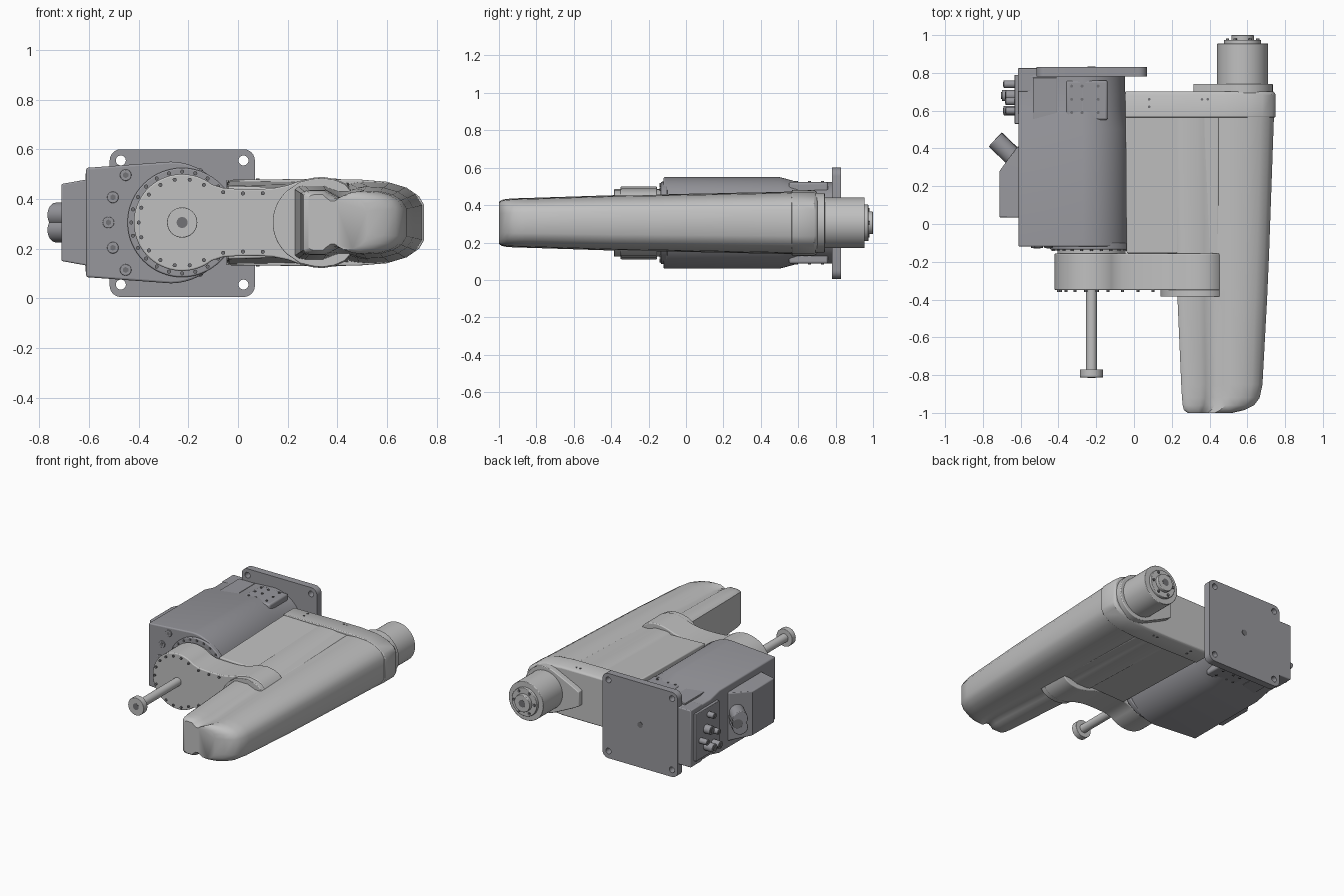
import bpy, bmesh, math
from mathutils import Vector

cube = bpy.data.objects.get("Cube")
if cube:
    bpy.data.objects.remove(cube, do_unlink=True)

ZC = 0.305          # height of the symmetry plane
parts = []


def material(name, rgb):
    m = bpy.data.materials.new(name)
    m.use_nodes = True
    m.diffuse_color = (*rgb, 1)
    m.node_tree.nodes["Principled BSDF"].inputs["Base Color"].default_value = (*rgb, 1)
    return m


LIGHT = material("light grey", (0.53, 0.53, 0.53))
BASE = material("base grey", (0.31, 0.31, 0.335))
DARK = material("dark grey", (0.17, 0.17, 0.18))


def finish(name, bm, mat, bevel=0.0):
    bmesh.ops.recalc_face_normals(bm, faces=bm.faces)
    mesh = bpy.data.meshes.new(name)
    bm.to_mesh(mesh)
    bm.free()
    ob = bpy.data.objects.new(name, mesh)
    bpy.context.collection.objects.link(ob)
    mesh.materials.append(mat)
    if bevel:
        b = ob.modifiers.new("edge", "BEVEL")
        b.width, b.segments, b.limit_method = bevel, 3, "ANGLE"
        b.angle_limit = math.radians(40)
    parts.append(ob)
    return ob


def loft(name, stations, mat, bevel=0.0):
    """Skin mirrored half profiles [(x, half height)] placed along y."""
    bm = bmesh.new()
    rings = []
    for y, half in stations:
        ring = [(x, ZC + h) for x, h in half]
        ring += [(x, ZC - h) for x, h in reversed(half) if h > 1e-4]
        rings.append([bm.verts.new((x, y, z)) for x, z in ring])
    for a, b in zip(rings, rings[1:]):
        for i in range(len(a)):
            j = (i + 1) % len(a)
            bm.faces.new((a[i], a[j], b[j], b[i]))
    bm.faces.new(rings[0])
    bm.faces.new(rings[-1])
    return finish(name, bm, mat, bevel)


def box(name, lo, hi, mat, bevel=0.0):
    bm = bmesh.new()
    bmesh.ops.create_cube(bm, size=1)
    for v in bm.verts:
        v.co = [(a + b) / 2 + c * (b - a) for a, b, c in zip(lo, hi, v.co)]
    return finish(name, bm, mat, bevel)


def cyl(name, start, axis, length, r, mat, bevel=0.0, sides=48):
    bm = bmesh.new()
    bmesh.ops.create_cone(bm, cap_ends=True, segments=sides, radius1=r, radius2=r, depth=length)
    d = Vector(axis).normalized()
    bmesh.ops.rotate(bm, verts=bm.verts, matrix=d.to_track_quat("Z", "Y").to_matrix())
    bmesh.ops.translate(bm, verts=bm.verts, vec=Vector(start) + d * length / 2)
    return finish(name, bm, mat, bevel)


def arc(cx, r, a0, a1, n):
    steps = [math.radians(a0 + (a1 - a0) * i / n) for i in range(n + 1)]
    return [(cx + r * math.cos(a), max(0, r * math.sin(a))) for a in steps]


AX = -0.225         # main joint axis
FRONT, BACK, LEFTWARD = (0, -1, 0), (0, 1, 0), (-1, 0, 0)

# Base body, slightly slimmer at the rear
body = [(-0.612, 0.22)] + arc(-0.272, 0.245, 90, 0, 20)
slim = [(x if x < -0.3 else x - 0.02 * (x + 0.3) / 0.27, h * 0.89) for x, h in body]
loft("base_body", [(-0.12, body), (0.5, body), (0.6, slim), (0.79, slim)], BASE, 0.008)
box("base_rear_block", (-0.615, 0.7, 0.105), (-0.48, 0.825, 0.505), BASE, 0.006)

# Mounting plate with corner holes
plate = box("mounting_plate", (-0.517, 0.78, 0.005), (0.068, 0.83, 0.6), BASE)
bm = bmesh.new()
bm.from_mesh(plate.data)
corners = [e for e in bm.edges if abs(e.verts[0].co.y - e.verts[1].co.y) > 0.01]
bmesh.ops.bevel(bm, geom=corners, offset=0.045, segments=6, profile=0.5, affect="EDGES")
bm.to_mesh(plate.data)
bm.free()
for x in (-0.472, 0.022):
    for s in (-1, 1):
        cutter = cyl("hole_cutter", (x, 0.7, ZC + s * 0.25), BACK, 0.2, 0.02, BASE)
        cutter.hide_render = True
        mod = plate.modifiers.new("hole", "BOOLEAN")
        mod.operation, mod.object = "DIFFERENCE", cutter
        bpy.context.view_layer.objects.active = plate
        bpy.ops.object.modifier_apply(modifier=mod.name)
        parts.remove(cutter)
        bpy.data.objects.remove(cutter, do_unlink=True)
cyl("plate_centre_boss", (AX, 0.829, ZC), BACK, 0.004, 0.02, DARK)

# Screw pads and shallow panels on both wide sides of the base
for s in (-1, 1):
    z0, z1 = sorted((ZC + s * 0.15, ZC + s * 0.218))
    box("screw_pad", (-0.36, 0.55, z0), (-0.14, 0.76, z1), BASE, 0.012)
    z0, z1 = sorted((ZC + s * 0.15, ZC + s * 0.212))
    box("side_panel", (-0.535, 0.525, z0), (-0.41, 0.775, z1), BASE, 0.003)
    for x in (-0.33, -0.275, -0.19):
        for y in (0.59, 0.66, 0.73):
            cyl("pad_screw", (x, y, ZC + s * 0.215), (0, 0, s), 0.008, 0.008, DARK, sides=12)

# Cable box, angled plug and connector panel on the right side
loft("cable_box", [(0.035, [(-0.712, 0.155), (-0.6, 0.175)]),
                   (0.28, [(-0.712, 0.155), (-0.6, 0.175)]),
                   (0.41, [(-0.618, 0.165), (-0.6, 0.175)])], BASE, 0.006)
out = Vector((-0.72, 0.69, 0)).normalized()
for s in (-1, 1):
    cyl("angled_plug", Vector((-0.645, 0.36, ZC + s * 0.03)), out, 0.125, 0.05, BASE, 0.005)
cyl("plug_cap", Vector((-0.63, 0.37, ZC)), out, 0.13, 0.035, DARK, 0.004)
box("connector_panel", (-0.632, 0.53, 0.14), (-0.6, 0.79, 0.47), BASE, 0.004)
for y, z, r, l in ((0.6, 0.2, 0.025, 0.06), (0.68, 0.21, 0.03, 0.07), (0.6, 0.29, 0.02, 0.05),
                   (0.68, 0.33, 0.03, 0.05), (0.74, 0.27, 0.02, 0.06), (0.65, 0.42, 0.02, 0.05)):
    cyl("port", (-0.63, y, z), LEFTWARD, l, r, BASE, 0.003, 24)
    cyl("port_core", (-0.63, y, z), LEFTWARD, l + 0.004, r * 0.6, DARK, 0, 24)

# Joint ring with bolts between base and link
cyl("joint_ring", (AX, -0.1, ZC), FRONT, 0.035, 0.22, BASE, 0.006, 64)
cyl("joint_neck", (AX, -0.1, ZC), FRONT, 0.07, 0.18, LIGHT)
for i in range(24):
    a = math.tau * i / 24
    cyl("ring_bolt", (AX + 0.205 * math.cos(a), -0.13, ZC + 0.205 * math.sin(a)),
        FRONT, 0.012, 0.008, DARK, 0, 12)
for a in (-40, -20, 0, 20, 40):
    a = math.radians(a)
    p = (AX - 0.297 * math.cos(a), -0.115, ZC + 0.297 * math.sin(a))
    cyl("base_bolt", p, FRONT, 0.012, 0.023, BASE, 0.003, 24)
    cyl("base_bolt_socket", p, FRONT, 0.014, 0.012, DARK, 0, 6)

# Link: round head, waist and collar around the arm
collar = [(0.2, 0.15), (0.25, 0.168), (0.3, 0.18), (0.34, 0.184),
          (0.39, 0.176), (0.43, 0.158), (0.455, 0.13)]
link = arc(AX, 0.195, 180, 52, 24) + [(-0.06, 0.139), (0.0, 0.135), (0.08, 0.134), (0.14, 0.138)] + collar
loft("link", [(-0.35, link), (-0.155, link)], LIGHT, 0.006)
step = arc(0.31, 0.17, 180, 130, 8) + [(x, h - 0.004) for x, h in collar[1:]]
loft("link_collar_step", [(-0.385, step), (-0.3, step)], LIGHT, 0.004)
bolts = [(AX + 0.175 * math.cos(math.radians(a)), 0.175 * math.sin(math.radians(a)))
         for a in range(60, 181, 20)] + [(-0.06, 0.122), (0.02, 0.117), (0.1, 0.118)]
for x, h in bolts:
    for s in (-1, 1):
        cyl("link_bolt", (x, -0.345, ZC + s * h), FRONT, 0.014, 0.008, DARK, 0, 12)

# Spindle shaft with end flange
cyl("shaft", (AX, -0.34, ZC), FRONT, 0.47, 0.029, LIGHT)
cyl("shaft_flange", (AX, -0.77, ZC), FRONT, 0.042, 0.061, LIGHT, 0.003)
cyl("shaft_bore", (AX, -0.809, ZC), FRONT, 0.005, 0.022, DARK)


# Long arm cover, tapered, with a lengthwise valley
def arm_profile(xl, xr, hz, valley):
    mid = (1 + valley) / 2
    shape = ((0, 0.9), (0.03, 0.97), (0.08, 1), (0.24, 1), (0.3, mid), (0.37, valley),
             (0.45, valley), (0.52, mid), (0.6, 0.98), (0.75, 0.95), (0.87, 0.84),
             (0.95, 0.68), (1, 0.42))
    return [(xl + (xr - xl) * u, hz * h) for u, h in shape]


loft("arm_cover", [(y, arm_profile(*p)) for y, *p in (
    (0.6, 0.21, 0.742, 0.168, 0.93), (-0.16, 0.225, 0.715, 0.152, 0.87),
    (-0.39, 0.23, 0.705, 0.148, 0.84), (-0.85, 0.25, 0.68, 0.133, 0.78),
    (-0.92, 0.254, 0.665, 0.131, 0.78), (-0.96, 0.258, 0.635, 0.128, 0.78),
    (-0.985, 0.264, 0.585, 0.123, 0.78), (-1.0, 0.285, 0.52, 0.112, 0.78))], LIGHT)

# Wide housing between base and arm, closed by a rear cap
loft("arm_housing", [(-0.155, [(-0.04, 0.148), (0.45, 0.132)]),
                     (0.6, [(-0.045, 0.168), (0.45, 0.16)])], LIGHT, 0.008)
cap = [(-0.047, 0.172), (0.25, 0.175), (0.48, 0.174), (0.6, 0.164), (0.68, 0.14),
       (0.73, 0.105), (0.75, 0.07)]
loft("arm_rear_cap", [(0.565, cap), (0.685, cap), (0.702, [(x * 0.985, h * 0.94) for x, h in cap])],
     LIGHT, 0.005)
for s in (-1, 1):
    for x, y in ((0.08, 0.62), (0.08, 0.66), (0.36, 0.66), (0.39, 0.66)):
        cyl("cap_screw", (x, y, ZC + s * 0.168), (0, 0, s), 0.009, 0.007, DARK, 0, 12)

# Motor mount, motor drum and stepped output
mount = arc(0.575, 0.16, 0, 115, 16) + [(0.36, 0.075), (0.315, 0.05)]
loft("motor_mount", [(0.69, mount), (0.742, mount)], LIGHT, 0.005)
for name, y, length, r, mat in (
        ("motor_drum", 0.73, 0.225, 0.135, LIGHT), ("motor_ring", 0.95, 0.025, 0.098, LIGHT),
        ("motor_hub", 0.97, 0.03, 0.06, LIGHT), ("motor_bore", 0.995, 0.006, 0.025, DARK)):
    cyl(name, (0.575, y, ZC), BACK, length, r, mat, 0.004 if mat is LIGHT else 0)
for i in range(6):
    a = math.tau * i / 6
    cyl("motor_bolt", (0.575 + 0.08 * math.cos(a), 0.97, ZC + 0.08 * math.sin(a)),
        BACK, 0.012, 0.009, DARK, 0, 12)

# Smooth shading with sharp edges kept
bpy.ops.object.select_all(action="DESELECT")
for ob in parts:
    ob.select_set(True)
bpy.context.view_layer.objects.active = parts[0]
bpy.ops.object.shade_smooth_by_angle(angle=math.radians(35))
